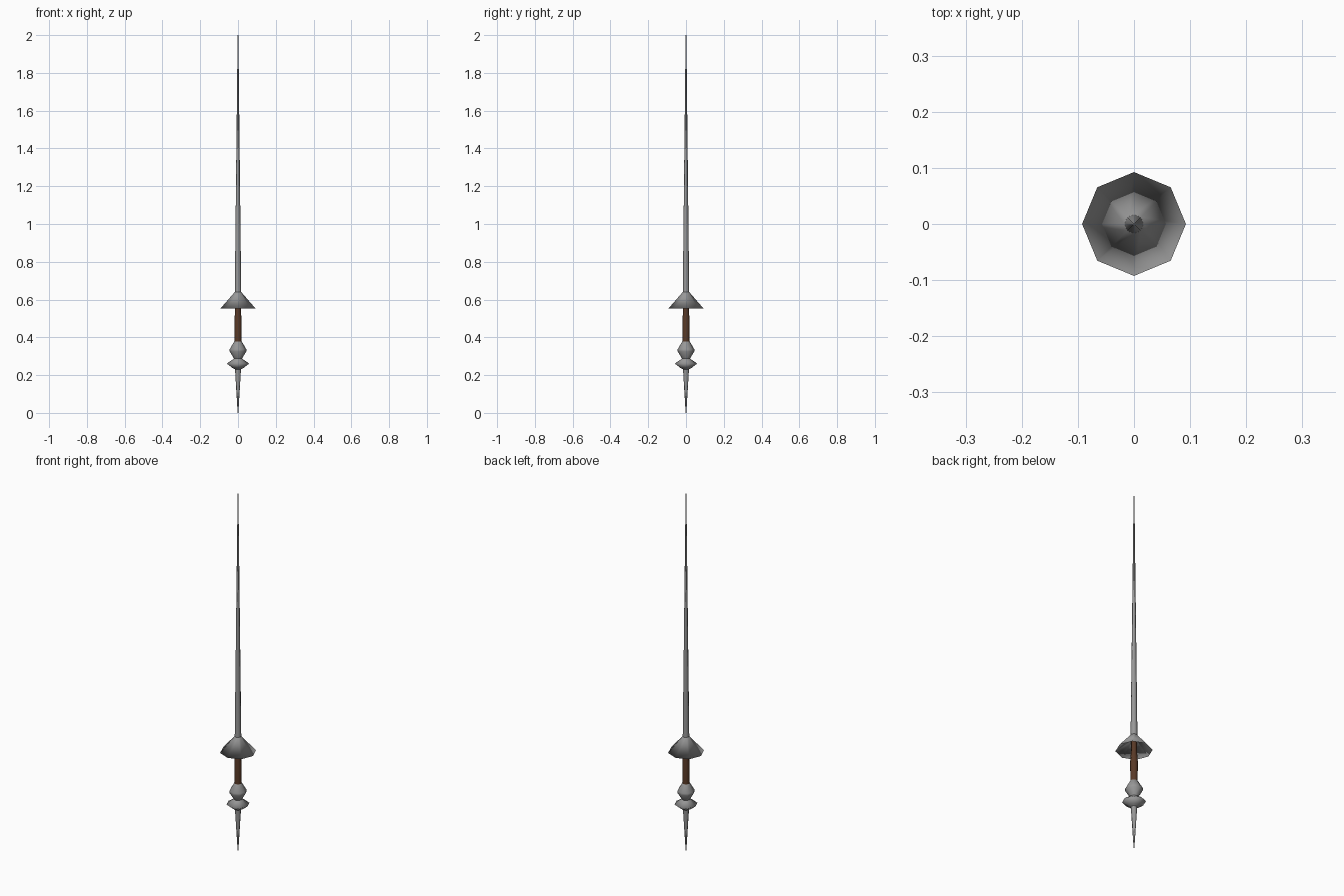
import bpy, bmesh, math

if "Cube" in bpy.data.objects:
    bpy.data.objects.remove(bpy.data.objects["Cube"])

SIDES = 8


def material(name, rgb):
    m = bpy.data.materials.new(name)
    m.diffuse_color = (*rgb, 1)
    m.use_nodes = True
    m.node_tree.nodes["Principled BSDF"].inputs["Base Color"].default_value = m.diffuse_color
    return m


steel = material("grey steel", (0.31, 0.31, 0.31))
leather = material("brown leather", (0.10, 0.042, 0.02))


def lathe(name, profile, mat, caps=True):
    """Turn (radius, height) points around z into a smooth eight-sided part."""
    bm = bmesh.new()
    rings = [[bm.verts.new((r * math.cos(2 * math.pi * i / SIDES),
                            r * math.sin(2 * math.pi * i / SIDES), z))
              for i in range(SIDES)] for r, z in profile]
    for low, high in zip(rings, rings[1:]):
        for i in range(SIDES):
            j = (i + 1) % SIDES
            bm.faces.new((low[i], low[j], high[j], high[i])).smooth = True
    if caps:
        bm.faces.new(rings[0][::-1])
        bm.faces.new(rings[-1])
    mesh = bpy.data.meshes.new(name)
    bm.to_mesh(mesh)
    bm.free()
    mesh.materials.append(mat)
    obj = bpy.data.objects.new(name, mesh)
    bpy.context.collection.objects.link(obj)
    return obj


# Long tapering shaft
lathe("lance_shaft", [(0.017, 0.635), (0.002, 2.0)], steel)

# Hollow hand guard: inner cone and outer cone meeting at a sharp rim
lathe("hand_guard", [(0.014, 0.615), (0.0925, 0.553), (0.017, 0.64)], steel, caps=False)

# Leather grip, narrowing where it enters the guard
lathe("grip", [(0.018, 0.37), (0.019, 0.49), (0.014, 0.56), (0.014, 0.63)], leather)

# Pommel: faceted knob above a flat disc
lathe("pommel_knob", [(0.018, 0.283), (0.044, 0.325), (0.044, 0.337), (0.020, 0.378)],
      steel, caps=False)
lathe("pommel_disc", [(0.015, 0.23), (0.028, 0.237), (0.059, 0.261), (0.018, 0.29)],
      steel, caps=False)

# Pointed butt spike
lathe("butt_spike", [(0.002, 0.0), (0.016, 0.235)], steel)
